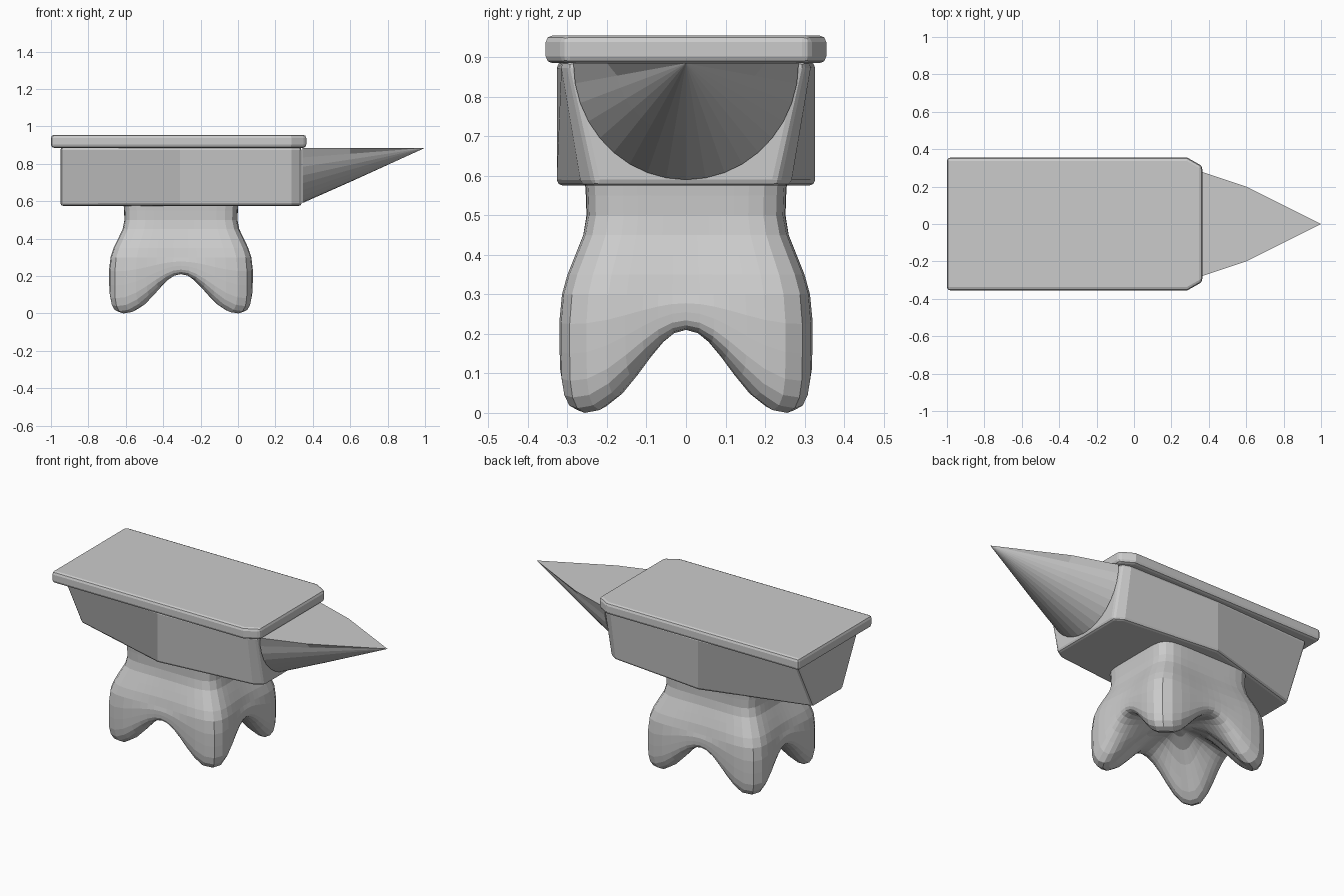
import bpy, bmesh, math

default = bpy.data.objects.get("Cube")
if default:
    bpy.data.objects.remove(default, do_unlink=True)

steel = bpy.data.materials.new("steel grey")
steel.use_nodes = True
GREY = (0.6, 0.6, 0.6, 1)
steel.diffuse_color = GREY
steel.node_tree.nodes["Principled BSDF"].inputs["Base Color"].default_value = GREY


def loft(name, rings, bevel=0, segments=1):
    """Join closed rings of points in order; cap both ends."""
    bm = bmesh.new()
    loops = [[bm.verts.new(p) for p in ring] for ring in rings]
    for a, b in zip(loops, loops[1:]):
        n = len(a)
        for i in range(n):
            j = (i + 1) % n
            if len(b) == 1:
                bm.faces.new((a[i], a[j], b[0]))
            else:
                bm.faces.new((a[i], a[j], b[j], b[i]))
    for cap in (loops[0], loops[-1]):
        if len(cap) > 2:
            bm.faces.new(cap)
    bmesh.ops.recalc_face_normals(bm, faces=bm.faces)
    mesh = bpy.data.meshes.new(name)
    bm.to_mesh(mesh)
    bm.free()
    mesh.materials.append(steel)
    obj = bpy.data.objects.new(name, mesh)
    bpy.context.collection.objects.link(obj)
    if bevel:
        mod = obj.modifiers.new("bevel", "BEVEL")
        mod.width = bevel
        mod.segments = segments
        mod.limit_method = "ANGLE"
        mod.angle_limit = math.radians(40)
    return obj


# Face plate: slab with clipped corners at the horn end
outline = [(-1, -0.355), (0.285, -0.355), (0.365, -0.31),
           (0.365, 0.31), (0.285, 0.355), (-1, 0.355)]
loft("face_plate", [[(x, y, z) for x, y in outline] for z in (0.885, 0.955)], 0.017, 2)

# Body: widest and upright in the middle, undercut towards both ends
# each station: x, half width at the top, half width at the bottom
stations = [(-0.95, 0.30, 0.14), (-0.31, 0.327, 0.327), (0.285, 0.318, 0.265), (0.34, 0.30, 0.23)]
loft("body", [[(x, -top, 0.888), (x, top, 0.888), (x, low, 0.575), (x, -low, 0.575)]
              for x, top, low in stations], 0.015, 2)

# Horn: half cone with a flat top and slightly bulging upper corners
STEPS = 18


def horn_ring(x, half_width, depth, corner):
    ring = []
    for i in range(STEPS + 1):
        a = math.pi * i / STEPS
        w = corner if i in (0, STEPS) else half_width
        ring.append((x, w * math.cos(a), 0.885 - depth * math.sin(a)))
    return ring


loft("horn", [horn_ring(0.345, 0.285, 0.295, 0.285),
              horn_ring(0.60, 0.177, 0.182, 0.20),
              [(1, 0, 0.885)]])

# Foot: squarish waisted column flaring into four rounded legs
SIDES = 56
HALF_X, HALF_Y, CENTRE_X = 0.39, 0.325, -0.305
square = []
for i in range(SIDES):
    a = 2 * math.pi * i / SIDES
    c, s = math.cos(a), math.sin(a)
    norm = (abs(c) ** 7 + abs(s) ** 7) ** (1 / 7)
    u, v = c / norm, s / norm
    along = min(1, min(abs(u), abs(v)) / 0.88)
    square.append((u, v, 0.5 - 0.5 * math.cos(math.pi * along)))


def foot_ring(radius, height):
    """height maps the arch height of each direction to z."""
    ring = []
    for u, v, leg in square:
        z = height(0.21 * (1 - leg))
        pinch = 1 - 0.05 * (1 - leg) * min(1, max(0, (0.5 - z) * 5))
        ring.append((CENTRE_X + HALF_X * u * radius * pinch, HALF_Y * v * radius * pinch, z))
    return ring


rings = [foot_ring(r, lambda low, z=z: z) for r, z in
         [(0.79, 0.60), (0.78, 0.55), (0.775, 0.50), (0.805, 0.45),
          (0.87, 0.40), (0.935, 0.35), (0.98, 0.30)]]
# lower walls and rounded toes follow the arches
rings += [foot_ring(r, lambda low, f=f: low + f * (0.30 - low)) for r, f in
          [(1.0, 0.75), (1.0, 0.5), (0.995, 0.27), (0.975, 0.13), (0.935, 0.04), (0.87, 0)]]
# underside rises to a vault in the middle
rings += [foot_ring(r, lambda low, f=f: low + f * (0.25 - low)) for r, f in
          [(0.80, 0.04), (0.72, 0.16), (0.62, 0.36), (0.5, 0.6), (0.36, 0.82), (0.18, 0.96)]]
rings.append([(CENTRE_X, 0, 0.25)])
loft("foot", rings)
